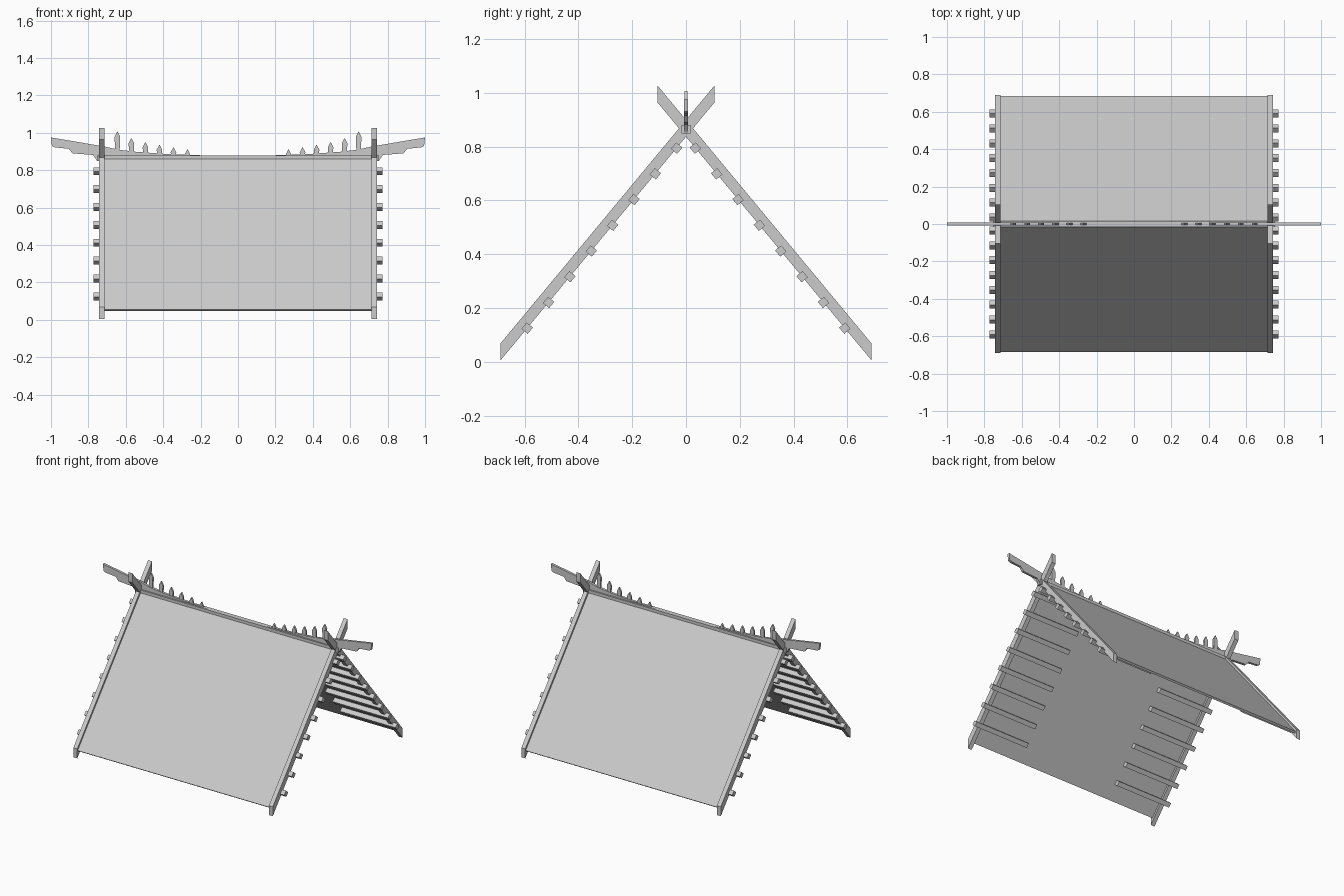
import bpy
import bmesh
from math import atan2, cos, sin
from mathutils import Vector

cube = bpy.data.objects.get("Cube")
if cube:
    bpy.data.objects.remove(cube)

# One plain weathered grey for the whole structure
grey = bpy.data.materials.new("plain grey")
grey.use_nodes = True
color = (0.6, 0.6, 0.6, 1)
grey.diffuse_color = color
grey.node_tree.nodes["Principled BSDF"].inputs["Base Color"].default_value = color

# Rafter line: underside runs from the foot up past the ridge
FOOT_Y, FOOT_Z, TIP_Y, TIP_Z = -0.69, 0.005, 0.105, 0.963
SLOPE = (TIP_Z - FOOT_Z) / (TIP_Y - FOOT_Y)
PITCH = atan2(TIP_Z - FOOT_Z, TIP_Y - FOOT_Y)
ALONG = Vector((cos(PITCH), sin(PITCH)))
OUT = Vector((-sin(PITCH), cos(PITCH)))


def under(y):
    return FOOT_Z + SLOPE * (y - FOOT_Y)


def prism(name, outline, low, high, axis="x"):
    """Extrude a 2D outline along x (outline is y, z) or along y (outline is x, z)."""
    bm = bmesh.new()

    def point(p, depth):
        return (depth, p[0], p[1]) if axis == "x" else (p[0], depth, p[1])

    base = bm.faces.new([bm.verts.new(point(p, low)) for p in outline])
    top = bmesh.ops.extrude_face_region(bm, geom=[base])["geom"]
    shift = Vector((high - low, 0, 0)) if axis == "x" else Vector((0, high - low, 0))
    bmesh.ops.translate(bm, vec=shift, verts=[v for v in top if isinstance(v, bmesh.types.BMVert)])
    bmesh.ops.recalc_face_normals(bm, faces=bm.faces)
    mesh = bpy.data.meshes.new(name)
    bm.to_mesh(mesh)
    bm.free()
    mesh.materials.append(grey)
    obj = bpy.data.objects.new(name, mesh)
    bpy.context.collection.objects.link(obj)
    return obj


def span(side, inner, outer):
    return sorted((side * inner, side * outer))


for face, label in ((1, "front"), (-1, "back")):
    def flip(points):
        return [(face * y, z) for y, z in points]

    # Thin roof panel set just below the top of the rafters
    low = Vector((-0.685, 0.055))
    high = low + ALONG * (0.67 / ALONG.x)
    panel = [low, high, high - OUT * 0.013, low - OUT * 0.013]
    prism(label + "_roof_panel", flip(panel), -0.715, 0.715)

    for side, hand in ((1, "left"), (-1, "right")):
        # Crossing gable rafter with plumb-cut ends
        rafter = [(FOOT_Y, FOOT_Z), (TIP_Y, TIP_Z), (TIP_Y, TIP_Z + 0.063), (FOOT_Y, FOOT_Z + 0.063)]
        prism(f"{label}_{hand}_rafter", flip(rafter), *span(side, 0.713, 0.742))

        # Square purlin ends under the roof
        for i in range(8):
            y = -0.59 + i * 0.0793
            mid = Vector((y, under(y)))
            square = [mid + ALONG * a * 0.015 + OUT * b * 0.015
                      for a, b in ((-1, -1), (1, -1), (1, 1), (-1, 1))]
            prism(f"{label}_{hand}_purlin_{i + 1}", flip(square), *span(side, 0.36, 0.772))

# Ridge beam
prism("ridge_beam", [(-0.017, 0.848), (0.017, 0.848), (0.017, 0.88), (-0.017, 0.88)], -0.755, 0.755)

# Ridge crest: upswept board with stepped tails
crest = [(0.2, 0.88), (0.4, 0.888), (0.55, 0.899), (0.64, 0.91), (0.72, 0.928), (1.0, 0.975),
         (0.995, 0.93), (0.98, 0.922), (0.905, 0.915), (0.885, 0.89), (0.775, 0.882),
         (0.755, 0.852), (0.735, 0.852), (0.2, 0.855)]
for side, hand in ((1, "left"), (-1, "right")):
    prism(hand + "_ridge_crest", [(side * x, z) for x, z in crest], -0.008, 0.008, "y")

    # Pointed crest pickets, taller toward the gable
    for i, tip in enumerate((0.912, 0.924, 0.937, 0.951, 0.972, 1.007)):
        x = side * (0.27 + i * 0.075)
        picket = [(x - 0.011, 0.87), (x + 0.011, 0.87), (x + 0.015, tip - 0.028),
                  (x, tip), (x - 0.015, tip - 0.028)]
        prism(f"{hand}_picket_{i + 1}", picket, -0.006, 0.006, "y")
